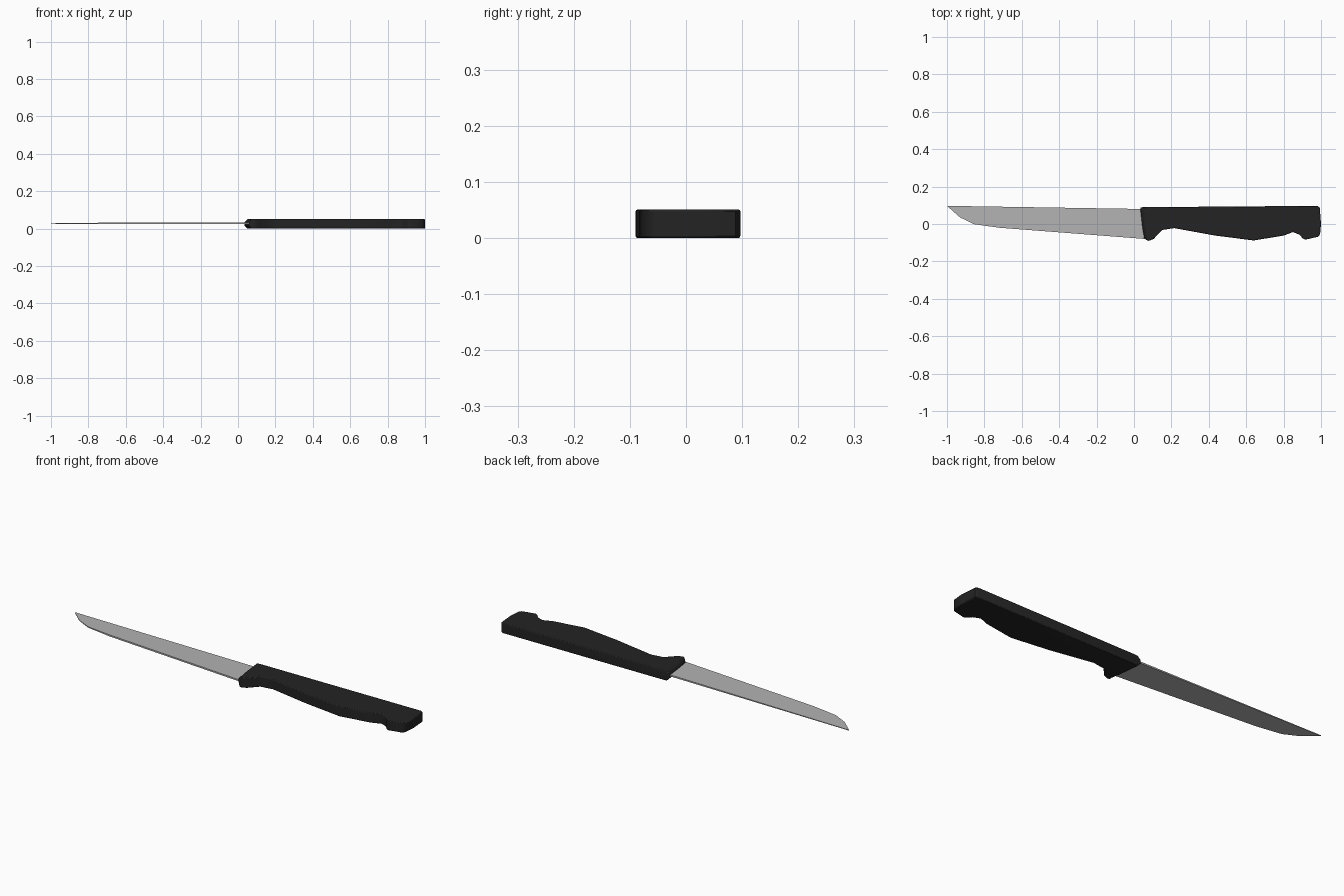
import bpy, bmesh, math

if "Cube" in bpy.data.objects:
    bpy.data.objects.remove(bpy.data.objects["Cube"])


def material(name, rgb):
    m = bpy.data.materials.new(name)
    m.diffuse_color = (*rgb, 1)
    m.use_nodes = True
    m.node_tree.nodes["Principled BSDF"].inputs["Base Color"].default_value = m.diffuse_color
    return m


def layered_prism(name, outline, layers, place, mat):
    """Stack copies of an outline at several levels, join the walls and cap the ends."""
    bm = bmesh.new()
    rings = [[bm.verts.new(place(x, y, k)) for x, y in outline] for k in layers]
    n = len(outline)
    for low, high in zip(rings, rings[1:]):
        for i in range(n):
            j = (i + 1) % n
            bm.faces.new((low[i], low[j], high[j], high[i]))
    bm.faces.new(rings[0][::-1])
    bm.faces.new(rings[-1])
    bmesh.ops.recalc_face_normals(bm, faces=bm.faces)
    mesh = bpy.data.meshes.new(name)
    bm.to_mesh(mesh)
    bm.free()
    obj = bpy.data.objects.new(name, mesh)
    bpy.context.collection.objects.link(obj)
    mesh.materials.append(mat)
    return obj


steel = material("steel grey", (0.45, 0.45, 0.45))
black = material("handle black", (0.017, 0.017, 0.017))

# Handle: contoured grip with finger guard and butt hook, guard end chamfered
grip = [(0.033, 0.088), (0.045, -0.02), (0.055, -0.075), (0.065, -0.085),
        (0.08, -0.09), (0.105, -0.08), (0.15, -0.032), (0.215, -0.022),
        (0.435, -0.062), (0.64, -0.088), (0.80, -0.062), (0.85, -0.043),
        (0.885, -0.057), (0.90, -0.075), (0.915, -0.084), (0.985, -0.068),
        (0.995, -0.055), (1.0, 0.0), (0.993, 0.088), (0.98, 0.097), (0.05, 0.09)]


def place_grip(x, y, k):
    chamfer = 0.017 if x < 0.06 and abs(k) == 1 else 0
    return (x + chamfer, y, 0.0255 + 0.0255 * k)


handle = layered_prism("handle", grip, (-1, -0.3, 0.3, 1), place_grip, black)
bevel = handle.modifiers.new("soft edges", 'BEVEL')
bevel.width = 0.004
bevel.segments = 2
bevel.limit_method = 'ANGLE'
bevel.angle_limit = math.radians(60)
bpy.context.view_layer.objects.active = handle
handle.select_set(True)
bpy.ops.object.shade_smooth_by_angle(angle=math.radians(50))

# Blade: thin plate that narrows in thickness towards the point
profile = [(-1.0, 0.097), (-0.93, 0.035), (-0.855, -0.001), (-0.72, -0.02),
           (0.06, -0.08), (0.06, 0.08)]


def place_blade(x, y, k):
    thick = 0.0015 if x < -0.9 else 0.0025 if x < -0.8 else 0.004
    return (x, y, 0.028 + thick * k)


layered_prism("blade", profile, (-1, 1), place_blade, steel)
